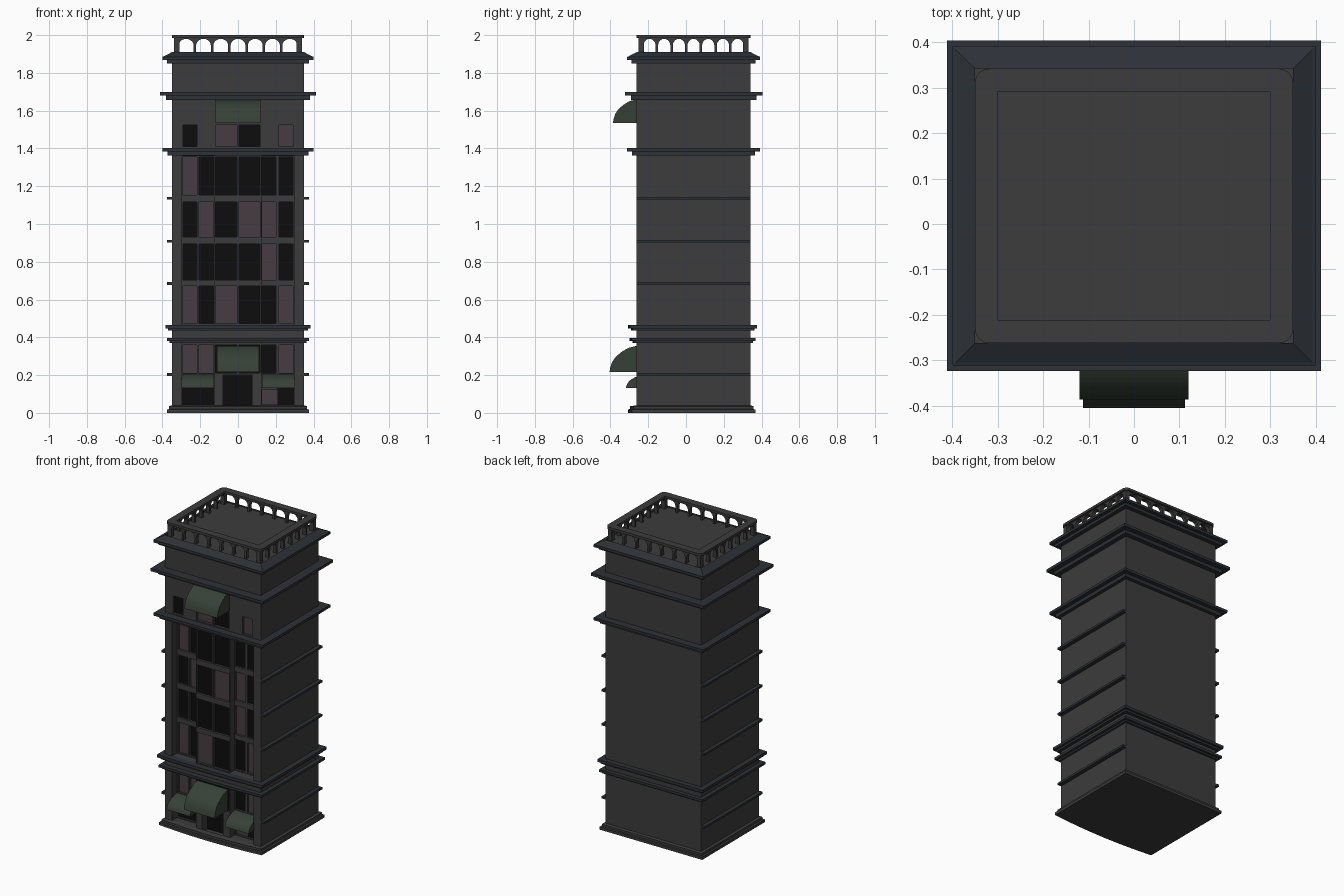
import bpy, bmesh, math

if "Cube" in bpy.data.objects:
    bpy.data.objects.remove(bpy.data.objects["Cube"])

X, F, B, TOP = 0.35, -0.262, 0.342, 1.905      # body half width, front, back, roof height


def material(name, rgb):
    m = bpy.data.materials.new(name)
    m.diffuse_color = (*rgb, 1)
    m.use_nodes = True
    m.node_tree.nodes["Principled BSDF"].inputs["Base Color"].default_value = m.diffuse_color
    return m


STONE = material("dark_stone", (0.045, 0.045, 0.045))
TRIM = material("blue_trim", (0.026, 0.031, 0.039))
GLASS = material("dark_glass", (0.004, 0.004, 0.004))
BLIND = material("mauve_blind", (0.062, 0.046, 0.052))
CANVAS = material("green_canvas", (0.037, 0.053, 0.037))


def finish(name, bm, mats, smooth=False):
    bmesh.ops.remove_doubles(bm, verts=bm.verts, dist=1e-5)
    bmesh.ops.recalc_face_normals(bm, faces=bm.faces)
    me = bpy.data.meshes.new(name)
    bm.to_mesh(me)
    bm.free()
    ob = bpy.data.objects.new(name, me)
    bpy.context.collection.objects.link(ob)
    for m in mats:
        me.materials.append(m)
    if smooth:
        bpy.context.view_layer.objects.active = ob
        ob.select_set(True)
        bpy.ops.object.shade_smooth_by_angle(angle=math.radians(35))
        ob.select_set(False)
    return ob


def face(bm, pts, mat=0):
    f = bm.faces.new([bm.verts.new(p) for p in pts])
    f.material_index = mat
    return f


def box(name, x0, x1, y0, y1, z0, z1, mat):
    bm = bmesh.new()
    bmesh.ops.create_cube(bm, size=1)
    for v in bm.verts:
        v.co = (x1 if v.co.x > 0 else x0, y1 if v.co.y > 0 else y0, z1 if v.co.z > 0 else z0)
    return finish(name, bm, [mat])


def extrude_profile(name, pts, offset, mat, smooth=False):
    bm = bmesh.new()
    f = face(bm, pts)
    r = bmesh.ops.extrude_face_region(bm, geom=[f], use_keep_orig=True)
    bmesh.ops.translate(bm, vec=offset, verts=[v for v in r["geom"] if isinstance(v, bmesh.types.BMVert)])
    return finish(name, bm, [mat], smooth)


# Facade recesses: x0, x1, z0, z1, depth, material index (later ones override)
rects = []
for s in (-1, 1):                               # deep side bays
    for z0, z1 in ((0.04, 0.38), (0.466, 1.36)):
        a, b = sorted((s * 0.124, s * 0.297))
        rects.append((a, b, z0, z1, 0.05, 0))
cols = [(-0.29, -0.217), (-0.206, -0.131), (-0.12, -0.005), (0.005, 0.117), (0.127, 0.2), (0.217, 0.29)]
rows = [(1.153, 1.355, "MDDDDD"), (0.93, 1.117, "DMDMMD"), (0.704, 0.894, "DDDDMD"),
        (0.472, 0.672, "MDMDDM"), (0.21, 0.36, "MMDDDM"), (1.41, 1.525, "D-MD-M")]
for z0, z1, code in rows:
    for k, ((x0, x1), c) in enumerate(zip(cols, code)):
        if c != "-":
            deep = 0.064 if k not in (2, 3) and z0 < 1.4 else 0.016
            rects.append((x0, x1, z0, z1, deep, 1 if c == "D" else 2))
rects += [(-0.297, -0.13, 0.045, 0.17, 0.064, 1), (0.127, 0.21, 0.045, 0.12, 0.064, 2),
          (0.21, 0.297, 0.045, 0.17, 0.064, 1), (-0.08, 0.075, 0.02, 0.2, 0.06, 1)]

# Tower body: a stepped front closed off by sides, back, roof and floor
xs = sorted({-X, X, *(v for r in rects for v in r[:2])})
zs = sorted({0, TOP, *(v for r in rects for v in r[2:4])})
NX, NZ = len(xs) - 1, len(zs) - 1


def cell(i, j):
    if not (0 <= i < NX and 0 <= j < NZ):
        return B, 0
    cx, cz = (xs[i] + xs[i + 1]) / 2, (zs[j] + zs[j + 1]) / 2
    y, m = F, 0
    for x0, x1, z0, z1, d, mi in rects:
        if x0 < cx < x1 and z0 < cz < z1:
            y, m = F + d, mi
    return y, m


bm = bmesh.new()
for i in range(-1, NX):
    for j in range(-1, NZ):
        y, m = cell(i, j)
        if i >= 0 and j >= 0:
            a, b, c, d = xs[i], xs[i + 1], zs[j], zs[j + 1]
            face(bm, [(a, y, c), (b, y, c), (b, y, d), (a, y, d)], m)
            face(bm, [(a, B, c), (b, B, c), (b, B, d), (a, B, d)])
        yr, yu = cell(i + 1, j)[0], cell(i, j + 1)[0]
        if j >= 0 and yr != y:
            x, c, d = xs[i + 1], zs[j], zs[j + 1]
            face(bm, [(x, y, c), (x, yr, c), (x, yr, d), (x, y, d)])
        if i >= 0 and yu != y:
            z, a, b = zs[j + 1], xs[i], xs[i + 1]
            face(bm, [(a, y, z), (b, y, z), (b, yu, z), (a, yu, z)])
bmesh.ops.remove_doubles(bm, verts=bm.verts, dist=1e-5)
bmesh.ops.recalc_face_normals(bm, faces=bm.faces)
bmesh.ops.dissolve_limit(bm, angle_limit=0.02, verts=bm.verts, edges=bm.edges, delimit={"MATERIAL"})
finish("tower_body", bm, [STONE, GLASS, BLIND])


# Mouldings wrapped round the tower: profile points are (overhang, z)
def moulding(name, profile, mat, bow=0.0):
    bm = bmesh.new()
    loops = []
    for o, z in profile:
        pts = [(X + o, B + o, z), (-X - o, B + o, z)]
        n = 12 if bow else 1
        for k in range(n + 1):
            t = 2 * k / n - 1
            pts.append((t * (X + o), F - o - (bow * (1 - t * t) if o > 0 else 0), z))
        loops.append([bm.verts.new(p) for p in pts])
    for la, lb in zip(loops, loops[1:]):
        for k in range(len(la)):
            q = (k + 1) % len(la)
            bm.faces.new((la[k], la[q], lb[q], lb[k]))
    return finish(name, bm, [mat])


def step(z0, z1, z2, o1, o2):
    return [(0, z0), (o1, z0), (o1, z1), (o2, z1), (o2, z2), (0, z2)]


moulding("roof_cornice", [(0, 1.85), (0.027, 1.85), (0.027, 1.868), (0.05, 1.868),
                          (0.05, 1.885), (0.043, 1.887), (0, 1.91)], TRIM)
moulding("attic_cornice", step(1.657, 1.68, 1.698, 0.03, 0.062), TRIM)
moulding("main_cornice", step(1.362, 1.385, 1.402, 0.023, 0.05), TRIM)
moulding("mid_cornice", step(0.435, 0.448, 0.466, 0.02, 0.034), TRIM, 0.01)
moulding("shop_cornice", step(0.37, 0.381, 0.397, 0.012, 0.027), TRIM, 0.01)
moulding("plinth", [(0, 0), (0.025, 0), (0.025, 0.018), (0.015, 0.02), (0.015, 0.035), (0, 0.04)],
         STONE, 0.02)

# Side string courses, mirrored left and right
for s in (-1, 1):
    for n, z in enumerate((0.196, 0.678, 0.902, 1.13)):
        x0, x1 = sorted((s * X, s * (X + 0.026)))
        box(f"string_course_{n}", x0, x1, F, B, z, z + 0.014, TRIM)


# Curved awnings: (y, z) profile swept along x
def awning(name, x0, x1, yb, yf, z0, z1):
    shape = [(0, 1), (0.3, 0.92), (0.55, 0.77), (0.78, 0.57), (0.9, 0.38), (0.97, 0.18), (1, 0)]
    pts = [(x0, yb + (yf - yb) * a, z0 + (z1 - z0) * b) for a, b in shape] + [(x0, yb, z0)]
    extrude_profile(name, pts, (x1 - x0, 0, 0), CANVAS, True)


awning("attic_awning", -0.12, 0.12, F, -0.387, 1.535, 1.66)
awning("door_awning", -0.112, 0.112, F, -0.405, 0.217, 0.355)
awning("left_shop_awning", -0.3, -0.128, F + 0.05, -0.318, 0.133, 0.205)
awning("right_shop_awning", 0.126, 0.3, F + 0.05, -0.318, 0.133, 0.205)

# Balustrade: rounded hand rail, corner posts and arcades
Z0, ZR = 1.903, 1.984


def rounded(z, inset, r):
    pts = []
    for q, (sx, sy) in enumerate(((1, 1), (-1, 1), (-1, -1), (1, -1))):
        cx = sx * (X - inset - r)
        cy = B - inset - r if sy > 0 else F + inset + r
        for k in range(6):
            a = math.pi / 2 * (q + k / 5)
            pts.append((cx + r * math.cos(a), cy + r * math.sin(a), z))
    return pts


bm = bmesh.new()
rings = [[bm.verts.new(p) for p in rounded(z, i, r)]
         for z, i, r in ((ZR, 0, 0.03), (2, 0, 0.03), (2, 0.05, 0.001), (ZR, 0.05, 0.001))]
for k in range(4):
    a, b = rings[k], rings[(k + 1) % 4]
    for n in range(24):
        bm.faces.new((a[n], a[(n + 1) % 24], b[(n + 1) % 24], b[n]))
finish("hand_rail", bm, [STONE])

for sx in (-1, 1):
    for y in (F + 0.025, B - 0.025):
        x = sx * (X - 0.025)
        box("corner_post", x - 0.014, x + 0.014, y - 0.014, y + 0.014, Z0, ZR, STONE)


def arcade(name, a, b, fixed, along_x, n=7, w=0.013, t=0.024):
    span = (b - a) / n
    pts = [(b, ZR), (a, ZR)]
    for k in range(n):
        l, r = a + k * span, a + (k + 1) * span
        c, h = (l + r) / 2, span / 2 - w / 2
        pts += [(l, Z0), (l + w / 2, Z0)]
        pts += [(c - h * math.cos(math.pi * q / 10), 1.945 + 0.035 * math.sin(math.pi * q / 10)) for q in range(11)]
        pts += [(r - w / 2, Z0)]
    pts.append((b, Z0))
    if along_x:
        extrude_profile(name, [(u, fixed - t / 2, z) for u, z in pts], (0, t, 0), STONE)
    else:
        extrude_profile(name, [(fixed - t / 2, u, z) for u, z in pts], (t, 0, 0), STONE)


for n, y in (("front", F + 0.025), ("back", B - 0.025)):
    arcade(n + "_arcade", -X + 0.03, X - 0.03, y, True)
for n, x in (("left", -X + 0.025), ("right", X - 0.025)):
    arcade(n + "_arcade", F + 0.03, B - 0.03, x, False)
